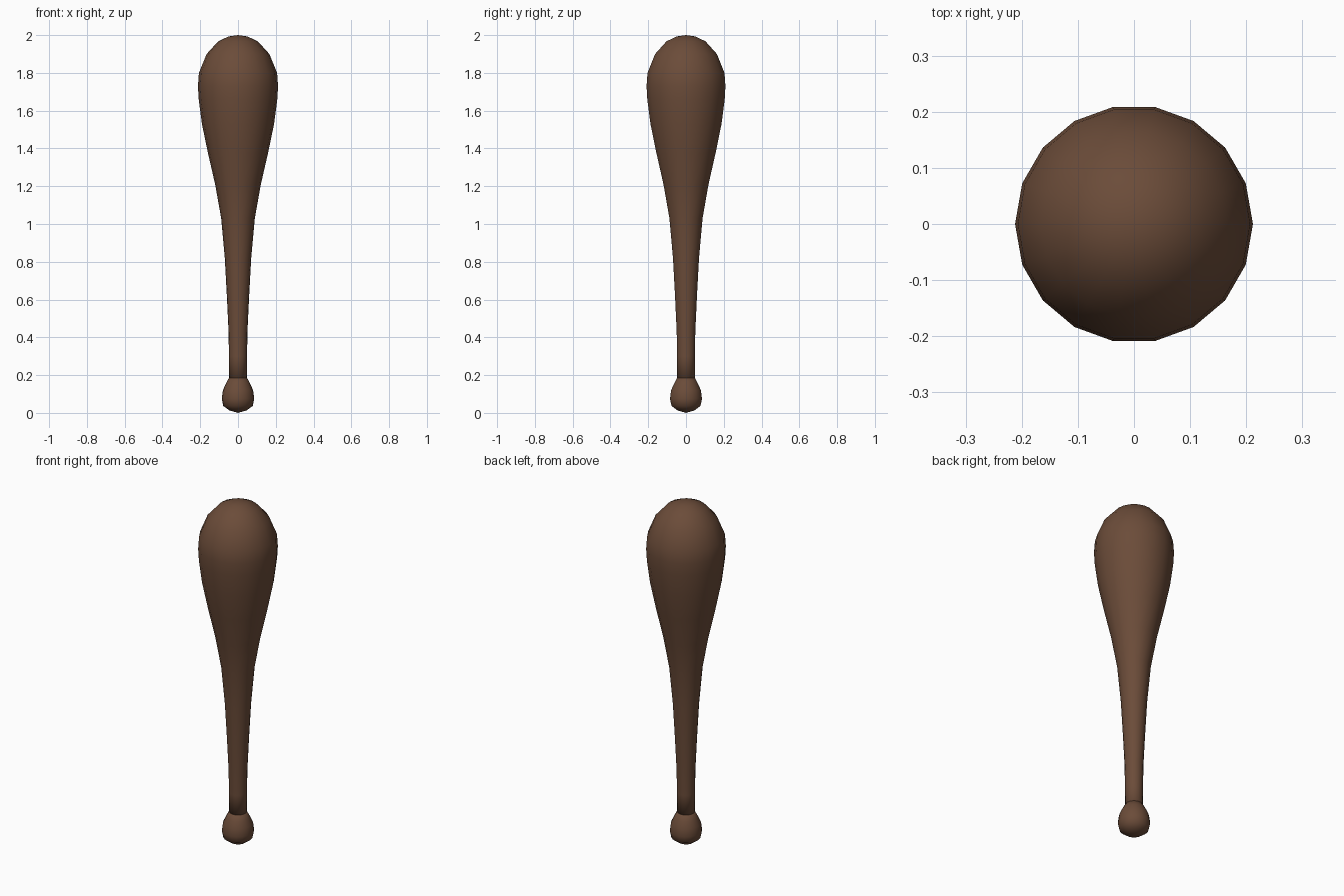
import bpy, bmesh, math

if "Cube" in bpy.data.objects:
    bpy.data.objects.remove(bpy.data.objects["Cube"])

SEGMENTS = 18

wood = bpy.data.materials.new("dark brown wood")
wood.diffuse_color = (0.147, 0.072, 0.041, 1)
wood.use_nodes = True
wood.node_tree.nodes["Principled BSDF"].inputs["Base Color"].default_value = wood.diffuse_color


def lathe(name, profile):
    """Revolve (radius, height) points around z; radius 0 makes a pole."""
    bm = bmesh.new()
    rings = []
    for r, z in profile:
        if r == 0:
            rings.append([bm.verts.new((0, 0, z))] * SEGMENTS)
        else:
            rings.append([bm.verts.new((r * math.cos(a), r * math.sin(a), z))
                          for a in (2 * math.pi * i / SEGMENTS for i in range(SEGMENTS))])
    for low, high in zip(rings, rings[1:]):
        for i in range(SEGMENTS):
            j = (i + 1) % SEGMENTS
            corners = list(dict.fromkeys((low[i], low[j], high[j], high[i])))
            bm.faces.new(corners).smooth = True
    bmesh.ops.recalc_face_normals(bm, faces=bm.faces)
    mesh = bpy.data.meshes.new(name)
    bm.to_mesh(mesh)
    bm.free()
    mesh.materials.append(wood)
    obj = bpy.data.objects.new(name, mesh)
    bpy.context.collection.objects.link(obj)
    return obj


# Rounded grip knob
lathe("knob", [(0, 0), (0.045, 0.013), (0.078, 0.037), (0.086, 0.075),
               (0.080, 0.12), (0.064, 0.155), (0.048, 0.185), (0, 0.20)])

# Handle swelling into the heavy rounded head
lathe("club_body", [(0, 0.17), (0.047, 0.18), (0.048, 0.30), (0.050, 0.43),
                    (0.059, 0.62), (0.070, 0.82), (0.089, 1.03), (0.121, 1.21),
                    (0.160, 1.38), (0.191, 1.53), (0.208, 1.66), (0.212, 1.73),
                    (0.207, 1.80), (0.166, 1.90), (0.105, 1.967), (0.05, 1.993), (0, 2.0)])
